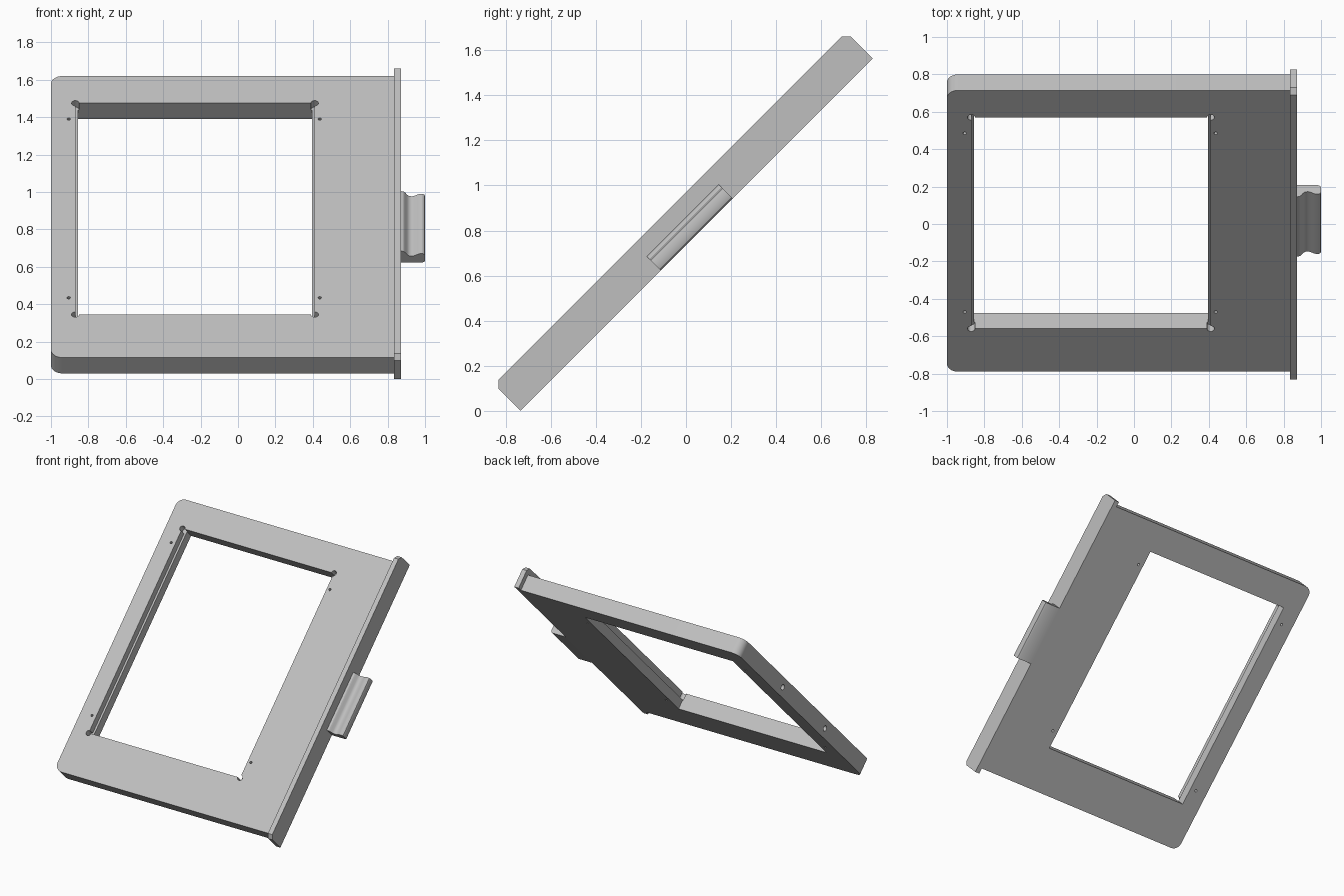
import bpy, bmesh, math
from mathutils import Matrix

if "Cube" in bpy.data.objects:
    bpy.data.objects.remove(bpy.data.objects["Cube"], do_unlink=True)

TILT = Matrix.Rotation(math.radians(45), 4, 'X')   # everything leans back at 45 degrees
BACK, FACE = 0.52, 0.64                            # panel thickness along its normal
LOW, HIGH = -0.477, 1.651                          # panel extent along the slope
MID = (LOW + HIGH) / 2

grey = bpy.data.materials.new("plain_grey")
grey.use_nodes = True
colour = (0.52, 0.52, 0.52, 1)
grey.diffuse_color = colour
grey.node_tree.nodes["Principled BSDF"].inputs["Base Color"].default_value = colour


def prism(name, outline, start, end, place=lambda a, b, h: (a, b, h)):
    """Extrude a 2D outline from start to end; place maps it into the tilted frame."""
    bm = bmesh.new()
    rings = [[bm.verts.new(place(a, b, h)) for a, b in outline] for h in (start, end)]
    bm.faces.new(rings[0])
    bm.faces.new(rings[1])
    n = len(outline)
    for i in range(n):
        j = (i + 1) % n
        bm.faces.new((rings[0][i], rings[0][j], rings[1][j], rings[1][i]))
    bmesh.ops.recalc_face_normals(bm, faces=bm.faces)
    mesh = bpy.data.meshes.new(name)
    bm.to_mesh(mesh)
    bm.free()
    mesh.materials.append(grey)
    ob = bpy.data.objects.new(name, mesh)
    ob.matrix_world = TILT
    bpy.context.collection.objects.link(ob)
    return ob


def arc(x, y, r, a0, a1, steps):
    angles = [math.radians(a0 + (a1 - a0) * i / steps) for i in range(steps + 1)]
    return [(x + r * math.cos(a), y + r * math.sin(a)) for a in angles]


def rect(x0, x1, y0, y1):
    return [(x0, y0), (x1, y0), (x1, y1), (x0, y1)]


def circle(x, y, r):
    return arc(x, y, r, 0, 360, 20)[:-1]


def cut(target, cutter):
    mod = target.modifiers.new("cut", 'BOOLEAN')
    mod.object, mod.solver = cutter, 'EXACT'
    bpy.context.view_layer.objects.active = target
    bpy.ops.object.modifier_apply(modifier="cut")
    bpy.data.objects.remove(cutter, do_unlink=True)


def smooth(ob):
    bpy.ops.object.select_all(action='DESELECT')
    ob.select_set(True)
    bpy.context.view_layer.objects.active = ob
    bpy.ops.object.shade_smooth_by_angle(angle=math.radians(30))


def along_slope(a, b, h):
    return (a, h, b)


def along_x(a, b, h):
    return (h, a, b)


# Main panel, rounded on its two outer corners
R = 0.06
outline = [(0.835, LOW), (0.835, HIGH)]
outline += arc(-1 + R, HIGH - R, R, 90, 180, 8) + arc(-1 + R, LOW + R, R, 180, 270, 8)
panel = prism("panel", outline, BACK, FACE)

# Window: narrow rear opening, wider stepped front opening
V0, V1, X0, X1 = -0.152, 1.446, -0.87, 0.41
LEDGE = FACE - 0.05
cut(panel, prism("window_cutter", rect(X0 + 0.015, X1 - 0.015, V0, V1), 0.4, 0.8))
cut(panel, prism("ledge_cutter", rect(X0, X1, V0, V1), LEDGE, 0.8))

# Corner reliefs and pilot holes
for x, hole_x in ((X0, -0.905), (X1, 0.437)):
    for v, hole_v in ((V0, -0.025), (V1, 1.326)):
        cut(panel, prism("relief_cutter", circle(x, v, 0.02), LEDGE, 0.8))
        cut(panel, prism("pilot_cutter", circle(hole_x, hole_v, 0.009), 0.4, 0.8))

# Two blind holes in the outer edge
for side in (-1, 1):
    hole = circle(MID + side * 0.36, (BACK + FACE) / 2, 0.02)
    cut(panel, prism("edge_hole_cutter", hole, -1.1, -0.92, along_x))
smooth(panel)

# End plate with chamfered front corners
E0, E1, TOP, C = -0.518, 1.69, 0.685, 0.028
end_outline = [(E0, BACK), (E1, BACK), (E1, TOP - C), (E1 - C, TOP), (E0 + C, TOP), (E0, TOP - C)]
prism("end_plate", end_outline, 0.835, 0.872, along_x)

# Finger grip with a scooped profile
grip = [(0.87, BACK), (0.985, BACK), (0.996, 0.526), (1.0, 0.537), (1.0, 0.572),
        (0.996, 0.582), (0.986, 0.588), (0.974, 0.588), (0.96, 0.582), (0.945, 0.573),
        (0.93, 0.568), (0.915, 0.571), (0.904, 0.580), (0.896, 0.594), (0.886, 0.604), (0.87, 0.608)]
smooth(prism("finger_grip", grip, 0.361, 0.813, along_slope))
